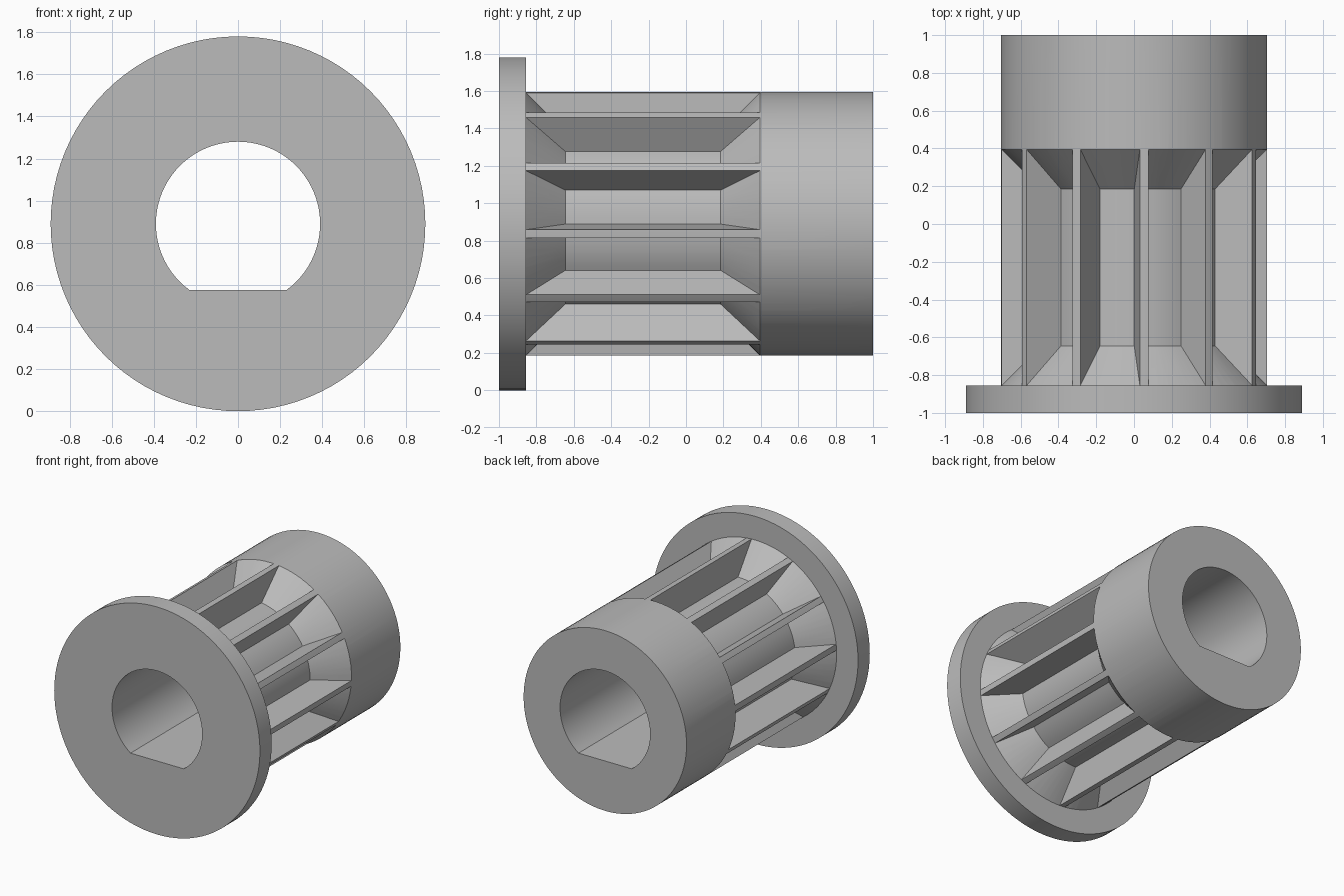
import bpy, bmesh
from math import sin, cos, asin, pi, radians

AXIS_Z = 0.89
FLANGE_R, HUB_R, CORE_R, BORE_R = 0.89, 0.705, 0.495, 0.39
FRONT, SHOULDER, HUB_START, BACK = -1.0, -0.855, 0.395, 1.0
SLOTS = 12

if "Cube" in bpy.data.objects:
    bpy.data.objects.remove(bpy.data.objects["Cube"])

grey = bpy.data.materials.new("plain grey")
grey.use_nodes = True
colour = (0.5, 0.5, 0.5, 1)
grey.diffuse_color = colour
grey.node_tree.nodes["Principled BSDF"].inputs["Base Color"].default_value = colour


def polar(r, a):
    return r * cos(a), r * sin(a)


def arc(r, a0, a1, n):
    return [polar(r, a0 + (a1 - a0) * i / n) for i in range(n + 1)]


def circle(r, n=96):
    return arc(r, 0, 2 * pi, n)[:-1]


def loft(bm, first, second):
    """Closed solid between two matching loops of points."""
    a = [bm.verts.new(p) for p in first]
    b = [bm.verts.new(p) for p in second]
    bm.faces.new(a)
    bm.faces.new(b[::-1])
    for i in range(len(a)):
        j = (i + 1) % len(a)
        bm.faces.new((a[i], b[i], b[j], a[j]))


def finish(name, bm):
    bmesh.ops.recalc_face_normals(bm, faces=bm.faces)
    mesh = bpy.data.meshes.new(name)
    bm.to_mesh(mesh)
    bm.free()
    mesh.materials.append(grey)
    obj = bpy.data.objects.new(name, mesh)
    bpy.context.collection.objects.link(obj)
    return obj


def prism(name, profile, y0, y1):
    bm = bmesh.new()
    loft(bm, *[[(x, y, z + AXIS_Z) for x, z in profile] for y in (y0, y1)])
    return finish(name, bm)


def cut(obj, cutter):
    cutter.hide_render = True
    mod = obj.modifiers.new("cut", "BOOLEAN")
    mod.operation, mod.solver, mod.object = "DIFFERENCE", "EXACT", cutter
    bpy.ops.object.select_all(action="DESELECT")
    bpy.context.view_layer.objects.active = obj
    obj.select_set(True)
    bpy.ops.object.modifier_apply(modifier=mod.name)


# Solid discs
flange = prism("flange", circle(FLANGE_R), FRONT, SHOULDER)
body = prism("ribbed_hub", circle(HUB_R), SHOULDER, BACK)

# Tapered slots between the ribs, carried on past the hub surface
bm = bmesh.new()
steps, over = 6, 1.3
half_in, half_out = radians(10.75), radians(13.15)
for k in range(SLOTS):
    mid = radians(10.6) + 2 * pi * k / SLOTS
    floor = arc(CORE_R, mid - half_in, mid + half_in, steps)
    mouth = arc(HUB_R, mid - half_out, mid + half_out, steps)
    slope = (HUB_R - CORE_R) * over
    y_in = (SHOULDER + HUB_R - CORE_R, HUB_START - HUB_R + CORE_R)
    y_out = (y_in[0] - slope, y_in[1] + slope)
    top = [(a + (c - a) * over, b + (d - b) * over)
           for (a, b), (c, d) in zip(floor, mouth)]
    grid = {}
    for layer, pts, ys in ((0, floor, y_in), (1, top, y_out)):
        for end in (0, 1):
            for i, (x, z) in enumerate(pts):
                grid[layer, end, i] = bm.verts.new((x, ys[end], z + AXIS_Z))
    for i in range(steps):
        for layer in (0, 1):
            bm.faces.new([grid[layer, e, j] for e, j in
                          ((0, i), (1, i), (1, i + 1), (0, i + 1))])
        for end in (0, 1):
            bm.faces.new([grid[l, end, j] for l, j in
                          ((0, i), (1, i), (1, i + 1), (0, i + 1))])
    for i in (0, steps):
        bm.faces.new([grid[l, e, i] for l, e in
                      ((0, 0), (1, 0), (1, 1), (0, 1))])
slots = finish("slot_cutter", bm)
cut(body, slots)

# D-shaped bore through everything
flat = asin(-0.315 / BORE_R)
bore = prism("bore_cutter", arc(BORE_R, flat, pi - flat, 64), FRONT - 0.2, BACK + 0.2)
for part in (flange, body):
    cut(part, bore)
for cutter in (slots, bore):
    bpy.data.objects.remove(cutter)

# Smooth round walls, crisp edges
for part in (flange, body):
    bpy.ops.object.select_all(action="DESELECT")
    bpy.context.view_layer.objects.active = part
    part.select_set(True)
    bpy.ops.object.shade_smooth_by_angle(angle=radians(20))
